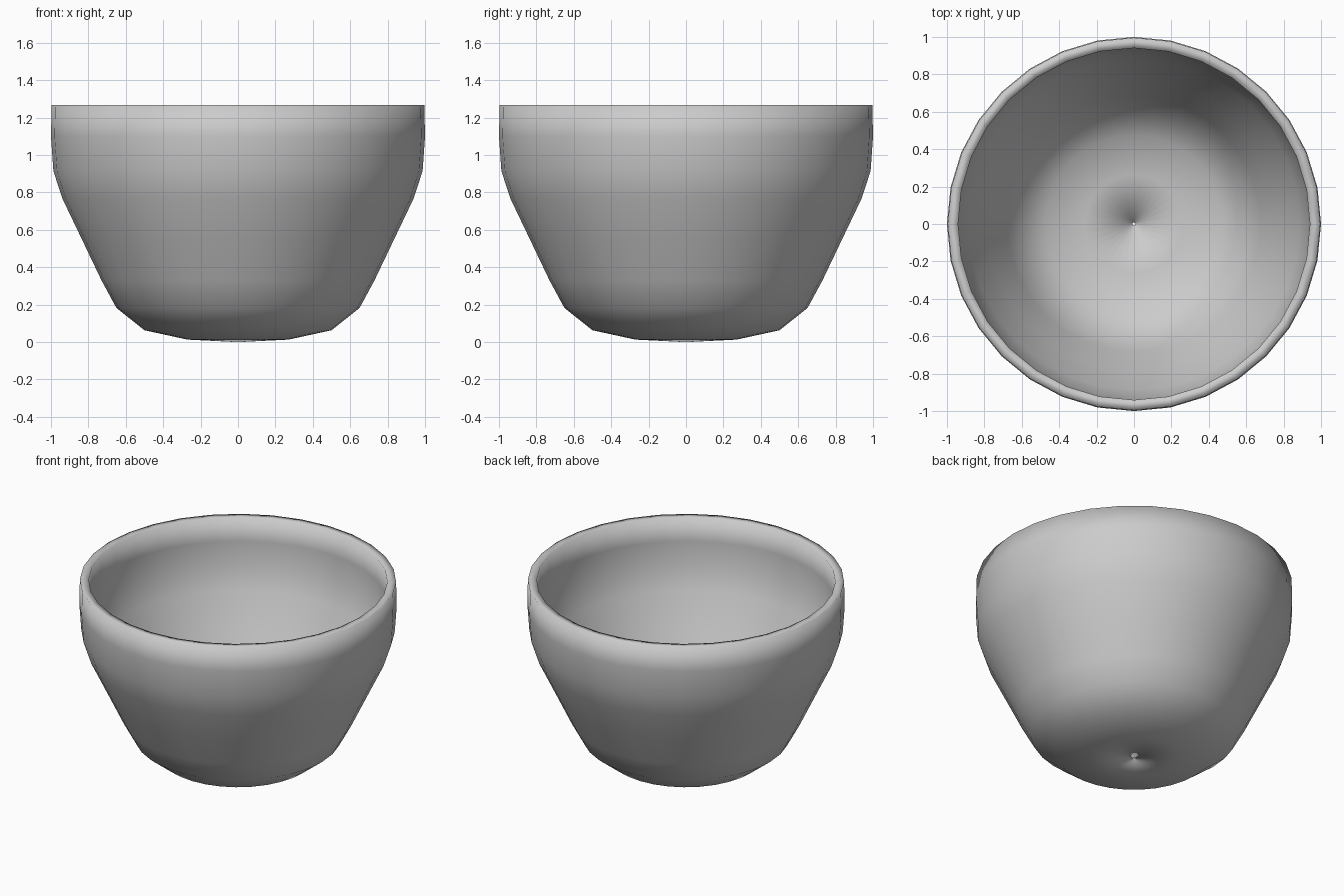
import bpy, bmesh, math

if "Cube" in bpy.data.objects:
    bpy.data.objects.remove(bpy.data.objects["Cube"])

SEGMENTS = 32
WALL = 0.055

# Outer profile (radius, height) from the pinhole at the base centre to the rim
profile = [(0.012, 0.0), (0.27, 0.013), (0.50, 0.063), (0.65, 0.182),
           (0.73, 0.33), (0.835, 0.55), (0.938, 0.765), (0.987, 0.914),
           (1.0, 1.10), (0.996, 1.266)]

# Lathe the outer shell
bm = bmesh.new()
rings = []
for r, z in profile:
    rings.append([bm.verts.new((r * math.cos(2 * math.pi * i / SEGMENTS),
                                r * math.sin(2 * math.pi * i / SEGMENTS), z))
                  for i in range(SEGMENTS)])
for low, high in zip(rings, rings[1:]):
    for i in range(SEGMENTS):
        j = (i + 1) % SEGMENTS
        face = bm.faces.new((low[i], low[j], high[j], high[i]))
        face.smooth = True
mesh = bpy.data.meshes.new("cup")
bm.to_mesh(mesh)
bm.free()
cup = bpy.data.objects.new("cup", mesh)
bpy.context.collection.objects.link(cup)

# Wall thickness, grown inward
solid = cup.modifiers.new("wall", 'SOLIDIFY')
solid.thickness = WALL
solid.offset = -1
solid.use_even_offset = True
